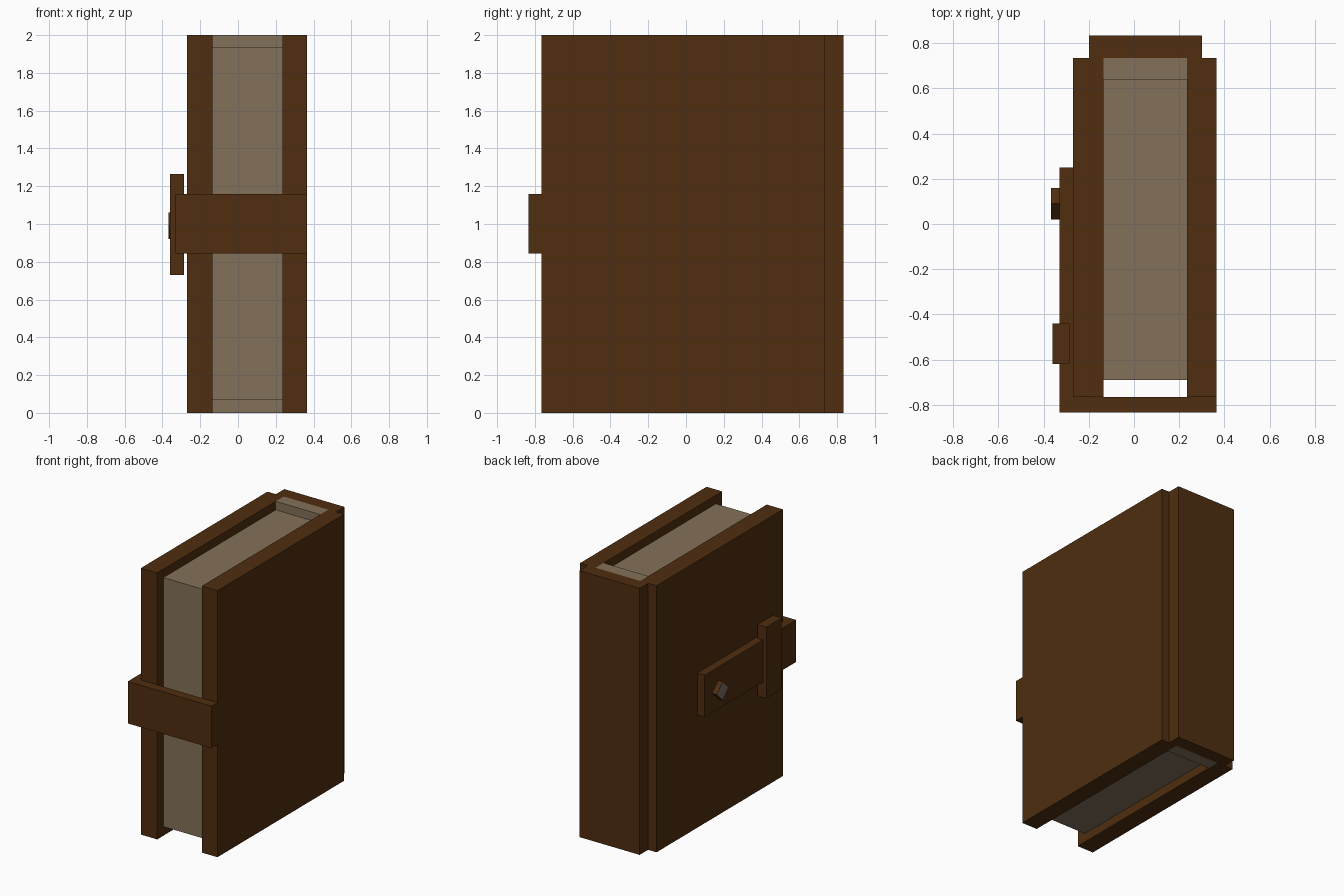
import bpy
import bmesh
import math

default = bpy.data.objects.get("Cube")
if default:
    bpy.data.objects.remove(default, do_unlink=True)


def make_material(name, rgb):
    mat = bpy.data.materials.new(name)
    mat.use_nodes = True
    color = (*rgb, 1.0)
    mat.diffuse_color = color
    bsdf = mat.node_tree.nodes["Principled BSDF"]
    bsdf.inputs["Base Color"].default_value = color
    bsdf.inputs["Roughness"].default_value = 0.8
    return mat


leather = make_material("brown leather", (0.080, 0.027, 0.005))
paper = make_material("aged paper", (0.231, 0.165, 0.102))
metal = make_material("dull metal", (0.20, 0.155, 0.12))


def add_object(name, bm, *mats):
    bmesh.ops.recalc_face_normals(bm, faces=bm.faces)
    mesh = bpy.data.meshes.new(name)
    bm.to_mesh(mesh)
    bm.free()
    for mat in mats:
        mesh.materials.append(mat)
    obj = bpy.data.objects.new(name, mesh)
    bpy.context.collection.objects.link(obj)
    return obj


def box(name, x, y, z, mat):
    """Box spanning the given (low, high) ranges."""
    bm = bmesh.new()
    bmesh.ops.create_cube(bm, size=1)
    for v in bm.verts:
        v.co = [r[0] if c < 0 else r[1] for c, r in zip(v.co, (x, y, z))]
    return add_object(name, bm, mat)


# Covers and spine
box("left_cover", (0.235, 0.365), (-0.765, 0.735), (0, 2), leather)
box("right_cover", (-0.27, -0.135), (-0.765, 0.735), (0, 2), leather)
box("spine", (-0.20, 0.30), (0.735, 0.835), (0, 2), leather)

# Recessed page block and the full-height binding strip behind it
box("pages", (-0.135, 0.235), (-0.69, 0.64), (0.067, 1.936), paper)
box("binding_strip", (-0.135, 0.235), (0.64, 0.735), (0, 2), paper)

# Strap: an L-shaped profile wrapping the front edge and right cover
profile = [(0.365, -0.835), (0.365, -0.765), (-0.27, -0.765),
           (-0.27, 0.25), (-0.33, 0.25), (-0.33, -0.835)]
bm = bmesh.new()
base = bm.faces.new([bm.verts.new((x, y, 0.845)) for x, y in profile])
top = bmesh.ops.extrude_face_region(bm, geom=[base])["geom"]
bmesh.ops.translate(bm, vec=(0, 0, 0.315),
                    verts=[v for v in top if isinstance(v, bmesh.types.BMVert)])
add_object("strap", bm, leather)

# Keeper that holds the strap down
box("strap_keeper", (-0.36, -0.285), (-0.62, -0.44), (0.73, 1.265), leather)

# Diamond-shaped stud with a metal cap
bm = bmesh.new()
ring = [(0.09 + 0.07 * math.cos(i * math.pi / 2), 0.99 + 0.07 * math.sin(i * math.pi / 2))
        for i in range(4)]
base = bm.faces.new([bm.verts.new((-0.32, y, z)) for y, z in ring])
cap = bmesh.ops.extrude_face_region(bm, geom=[base])["geom"]
bmesh.ops.translate(bm, vec=(-0.048, 0, 0),
                    verts=[v for v in cap if isinstance(v, bmesh.types.BMVert)])
bm.normal_update()
for f in bm.faces:
    if abs(f.normal.x) > 0.9:
        f.material_index = 1
add_object("strap_stud", bm, leather, metal)
